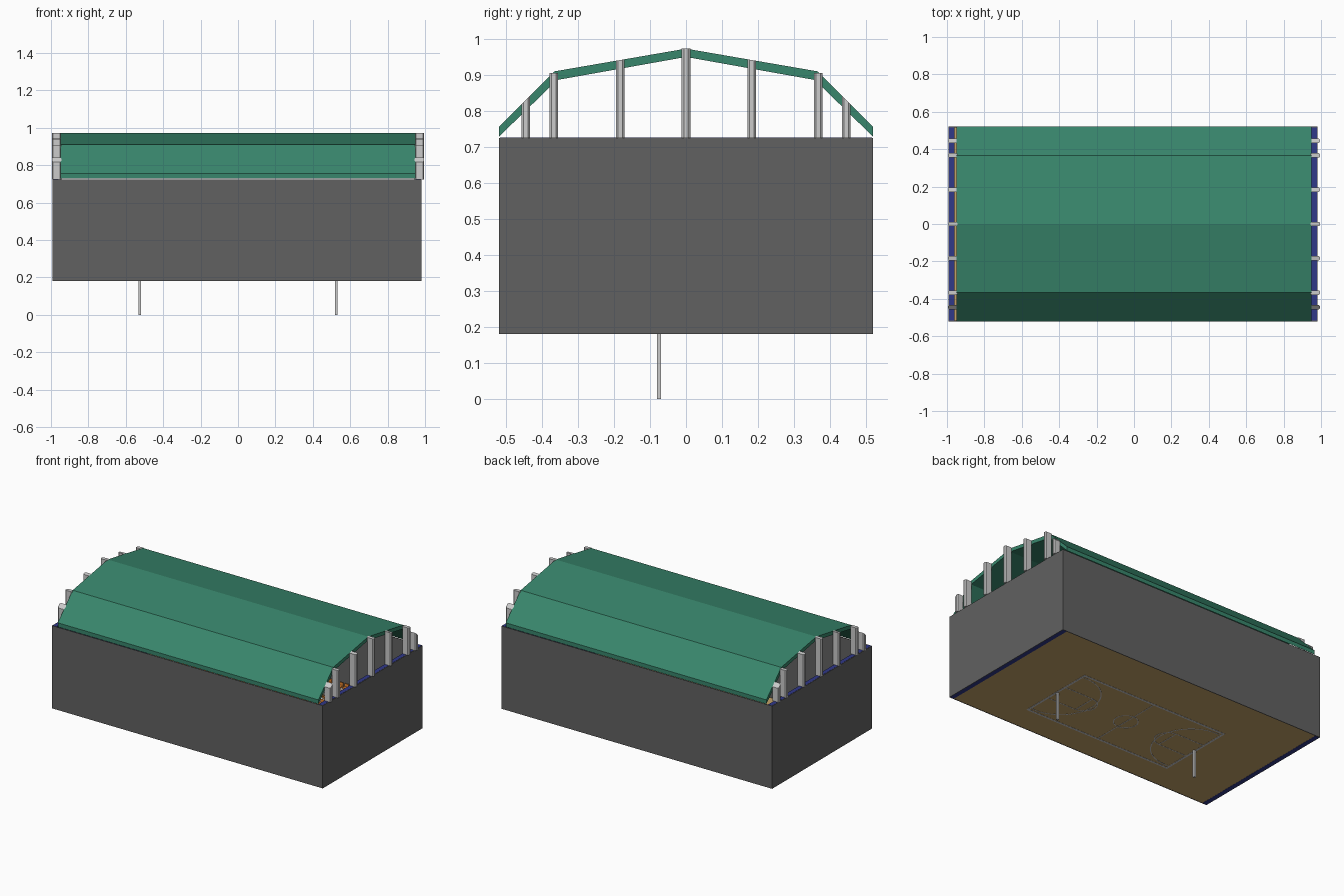
import bpy, bmesh, math
from mathutils import Vector

if "Cube" in bpy.data.objects:
    bpy.data.objects.remove(bpy.data.objects["Cube"])


def mat(name, c):
    m = bpy.data.materials.new(name)
    m.diffuse_color = (*c, 1)
    m.use_nodes = True
    m.node_tree.nodes["Principled BSDF"].inputs["Base Color"].default_value = m.diffuse_color
    return m


GREEN = mat("roof_green", (0.04, 0.24, 0.15))
BLUE = mat("pad_blue", (0.03, 0.04, 0.25))
WOOD = mat("floor_wood", (0.55, 0.36, 0.14))
ORANGE = mat("seat_orange", (0.85, 0.25, 0.03))
DARK = mat("wall_grey", (0.12, 0.12, 0.12))


def add_prism(bm, bottom, top):
    n = len(bottom)
    b = [bm.verts.new(p) for p in bottom]
    t = [bm.verts.new(p) for p in top]
    bm.faces.new(b[::-1])
    bm.faces.new(t)
    for i in range(n):
        j = (i + 1) % n
        bm.faces.new((b[i], b[j], t[j], t[i]))


def add_box(bm, x0, x1, y0, y1, z0, z1):
    c = [(x0, y0), (x1, y0), (x1, y1), (x0, y1)]
    add_prism(bm, [(*p, z0) for p in c], [(*p, z1) for p in c])


def finish(name, bm, m=None):
    bmesh.ops.recalc_face_normals(bm, faces=bm.faces)
    me = bpy.data.meshes.new(name)
    bm.to_mesh(me)
    bm.free()
    if m:
        me.materials.append(m)
    ob = bpy.data.objects.new(name, me)
    bpy.context.collection.objects.link(ob)
    return ob


def boxes(name, items, m=None):
    bm = bmesh.new()
    for it in items:
        add_box(bm, *it)
    return finish(name, bm, m)


CX = -0.005          # small offset of the hall body
X0, X1, Y = CX - 0.987, CX + 0.987, 0.52
Z0, Z1, T = 0.18, 0.725, 0.004

# Outer wall sheets and padded end walls
boxes("outer_walls", [(X0, X1, -Y, -Y + T, Z0, Z1), (X0, X1, Y - T, Y, Z0, Z1),
                      (X0, X0 + T, -Y + T, Y - T, Z0, Z1),
                      (X1 - T, X1, -Y + T, Y - T, Z0, Z1)], DARK)
boxes("end_wall_pads", [(X0 + T, X0 + 0.032, -Y + T, Y - T, Z0, Z1 + 0.001),
                        (X1 - 0.032, X1 - T, -Y + T, Y - T, Z0, Z1 + 0.001)], BLUE)
boxes("floor", [(X0 + 0.032, X1 - 0.032, -Y + T, Y - T, Z0 + 0.001, Z0 + 0.008)], WOOD)

# Folded roof shell
half = [(0.52, 0.755), (0.365, 0.91), (0, 0.973)]
low = [(0, 0.95), (0.358, 0.886), (0.52, 0.728)]
prof = [(-y, z) for y, z in half] + half[:2][::-1] + low[::-1] + [(-y, z) for y, z in low[1:]]
bm = bmesh.new()
add_prism(bm, [(-0.95, y, z) for y, z in prof], [(0.95, y, z) for y, z in prof])
finish("roof", bm, GREEN)


def roof_z(y):
    y = abs(y)
    if y < 0.365:
        return 0.973 - y * 0.063 / 0.365
    return 0.91 - (y - 0.365) * 0.155 / 0.155


# Roof columns along both ends, tops cut to the roof slope
bm = bmesh.new()
for s in (-1, 1):
    for y in (-0.445, -0.367, -0.183, 0, 0.183, 0.367, 0.445):
        sec = [(-0.025, -0.006), (-0.019, -0.012), (0.019, -0.012), (0.025, -0.006),
               (0.025, 0.006), (0.019, 0.012), (-0.019, 0.012), (-0.025, 0.006)]
        pts = [(s * 0.97 + a, y + b) for a, b in sec]
        top = roof_z(y) if y == 0 else min(roof_z(y), 0.905 if abs(y) == 0.367 else 1)
        slope = (roof_z(y + 0.012) - roof_z(y - 0.012)) / 0.024
        if abs(y) == 0.367:
            slope = 0
        add_prism(bm, [(a, b, Z1) for a, b in pts],
                  [(a, b, top + slope * (b - y)) for a, b in pts])
finish("roof_columns", bm)

# Court markings set through the floor
CY, LZ0, LZ1 = -0.075, Z0, Z0 + 0.009
bm = bmesh.new()


def line(x0, x1, y0, y1):
    add_box(bm, x0, x1, CY + y0, CY + y1, LZ0, LZ1)


def arc(cx, r, a0, a1, n, w=0.006):
    for i in range(n):
        a, b = (math.radians(a0 + (a1 - a0) * k / n) for k in (i, i + 1))
        q = [(cx + R * math.cos(t), CY + R * math.sin(t))
             for R, t in ((r, a), (r + w, a), (r + w, b), (r, b))]
        add_prism(bm, [(*p, LZ0) for p in q], [(*p, LZ1) for p in q])


for s in (-1, 1):
    line(-0.54, 0.54, s * 0.26 - 0.007, s * 0.26 + 0.007)
    line(s * 0.533 - 0.007, s * 0.533 + 0.007, -0.253, 0.253)
    fx = s * 0.32
    line(fx - 0.003, fx + 0.003, -0.08, 0.08)
    for t in (-1, 1):
        line(min(fx, s * 0.526), max(fx, s * 0.526), t * 0.08 - 0.003, t * 0.08 + 0.003)
    mid = 180 if s > 0 else 0
    arc(fx, 0.075, mid - 90, mid + 90, 16)
    arc(s * 0.5, 0.235, mid - 95, mid + 95, 28)
line(-0.003, 0.003, -0.253, 0.253)
arc(0, 0.07, 0, 360, 28)
finish("court_lines", bm)

# Basketball stands
for s, side in ((-1, "left"), (1, "right")):
    px, bx = s * 0.525, s * 0.485
    boxes(side + "_hoop_pole", [(px - 0.007, px + 0.007, CY - 0.006, CY + 0.006, 0, 0.31),
                                (min(px, bx), max(px, bx), CY - 0.004, CY + 0.004, 0.298, 0.308)])
    boxes(side + "_backboard", [(bx - 0.003, bx + 0.003, CY - 0.045, CY + 0.045, 0.285, 0.345)])
    bpy.ops.mesh.primitive_torus_add(major_radius=0.015, minor_radius=0.002, major_segments=16,
                                     minor_segments=6, location=(bx - s * 0.019, CY, 0.297))
    ring = bpy.context.object
    ring.name = side + "_hoop_ring"
    ring.data.materials.append(ORANGE)

# Stepped stand with seats along the back wall
steps, seats = [], []
for i in range(5):
    y0, z = 0.29 + i * 0.044, 0.205 + i * 0.025
    steps.append((-0.75, 0.75, y0, y0 + 0.044, Z0 + 0.008, z))
    for k in range(36):
        x = -0.735 + k * 0.042
        if abs(x) < 0.02:
            continue
        seats.append((x - 0.015, x + 0.015, y0 + 0.012, y0 + 0.036, z, z + 0.010))
        seats.append((x - 0.015, x + 0.015, y0 + 0.036, y0 + 0.041, z, z + 0.028))
boxes("stand_steps", steps)
boxes("stand_seats", seats, ORANGE)
